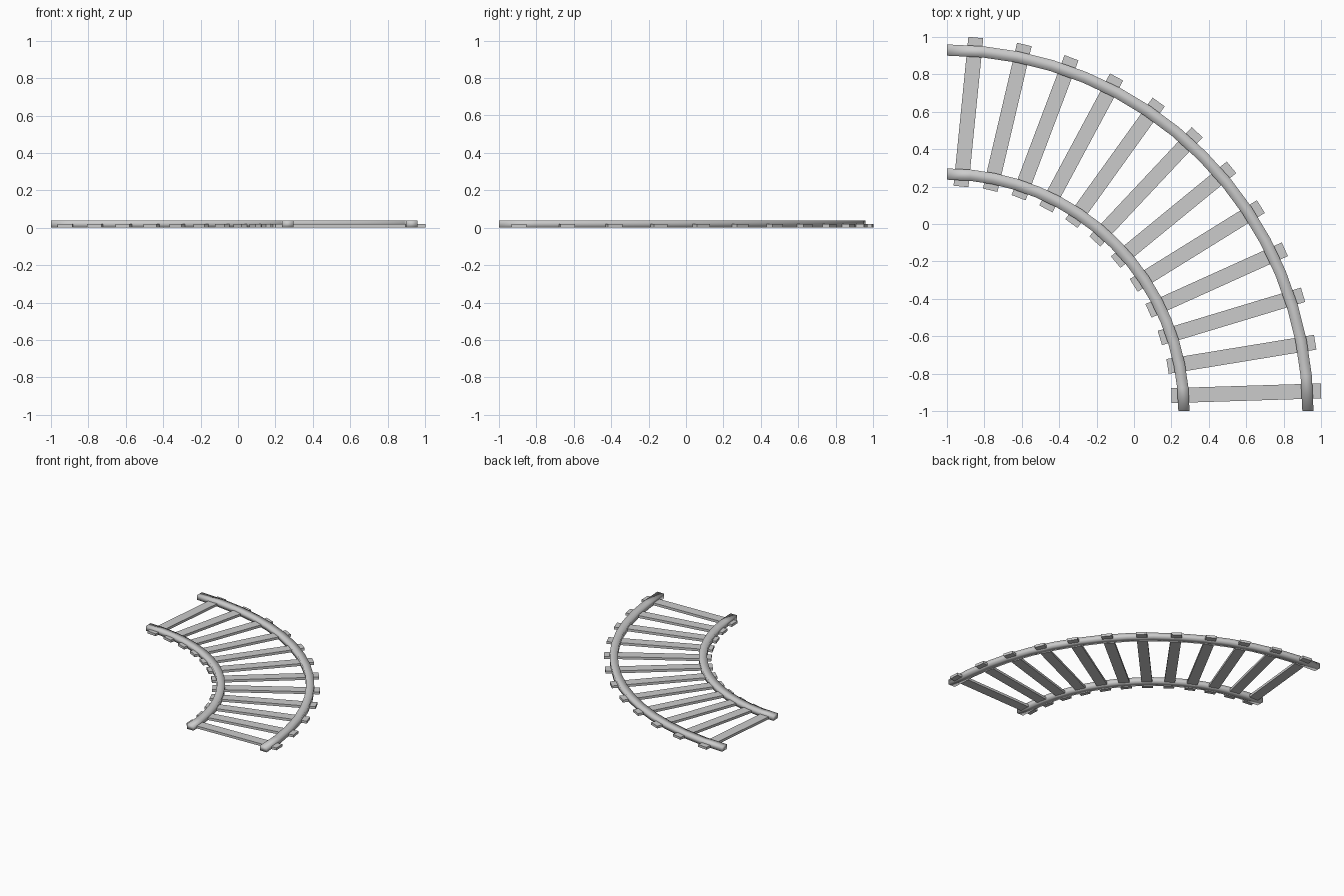
import bpy, bmesh
from math import sin, cos, radians, pi
from mathutils import Matrix

if "Cube" in bpy.data.objects:
    bpy.data.objects.remove(bpy.data.objects["Cube"])

CENTRE = (-1.0, -1.0)   # centre of the quarter-circle bend
SEGMENTS = 16


def finish(bm, name, smooth):
    bmesh.ops.recalc_face_normals(bm, faces=bm.faces)
    mesh = bpy.data.meshes.new(name)
    bm.to_mesh(mesh)
    bm.free()
    for p in mesh.polygons:
        p.use_smooth = smooth and len(p.edge_keys) == 4
    obj = bpy.data.objects.new(name, mesh)
    bpy.context.collection.objects.link(obj)
    return obj


def rail(name, radius, width=0.06, height=0.04):
    # rectangular profile swept along a quarter circle
    bm = bmesh.new()
    w = width / 2
    profile = [(-w, 0), (w, 0), (w, height), (-w, height)]
    rings = []
    for i in range(SEGMENTS + 1):
        a = pi / 2 * i / SEGMENTS
        rings.append([bm.verts.new((CENTRE[0] + (radius + r) * cos(a),
                                    CENTRE[1] + (radius + r) * sin(a), z))
                      for r, z in profile])
    for a, b in zip(rings, rings[1:]):
        for k in range(4):
            n = (k + 1) % 4
            bm.faces.new((a[k], a[n], b[n], b[k]))
    bm.faces.new(rings[0])
    bm.faces.new(rings[-1])
    return finish(bm, name, True)


def sleeper(name, polar, size=(0.8, 0.08, 0.02), radius=1.603):
    # plank across both rails, turned slightly off the radial direction
    bm = bmesh.new()
    x = CENTRE[0] + radius * cos(radians(polar))
    y = CENTRE[1] + radius * sin(radians(polar))
    m = (Matrix.Translation((x, y, size[2] / 2 + 0.001))
         @ Matrix.Rotation(radians(polar - 1.6), 4, 'Z')
         @ Matrix.Diagonal((*size, 1)))
    bmesh.ops.create_cube(bm, size=1, matrix=m)
    return finish(bm, name, False)


# rails
rail("inner_rail", 1.267)
rail("outer_rail", 1.93)

# sleepers
for i in range(12):
    sleeper(f"sleeper_{i + 1:02d}", 3.4 + 7.5 * i)
